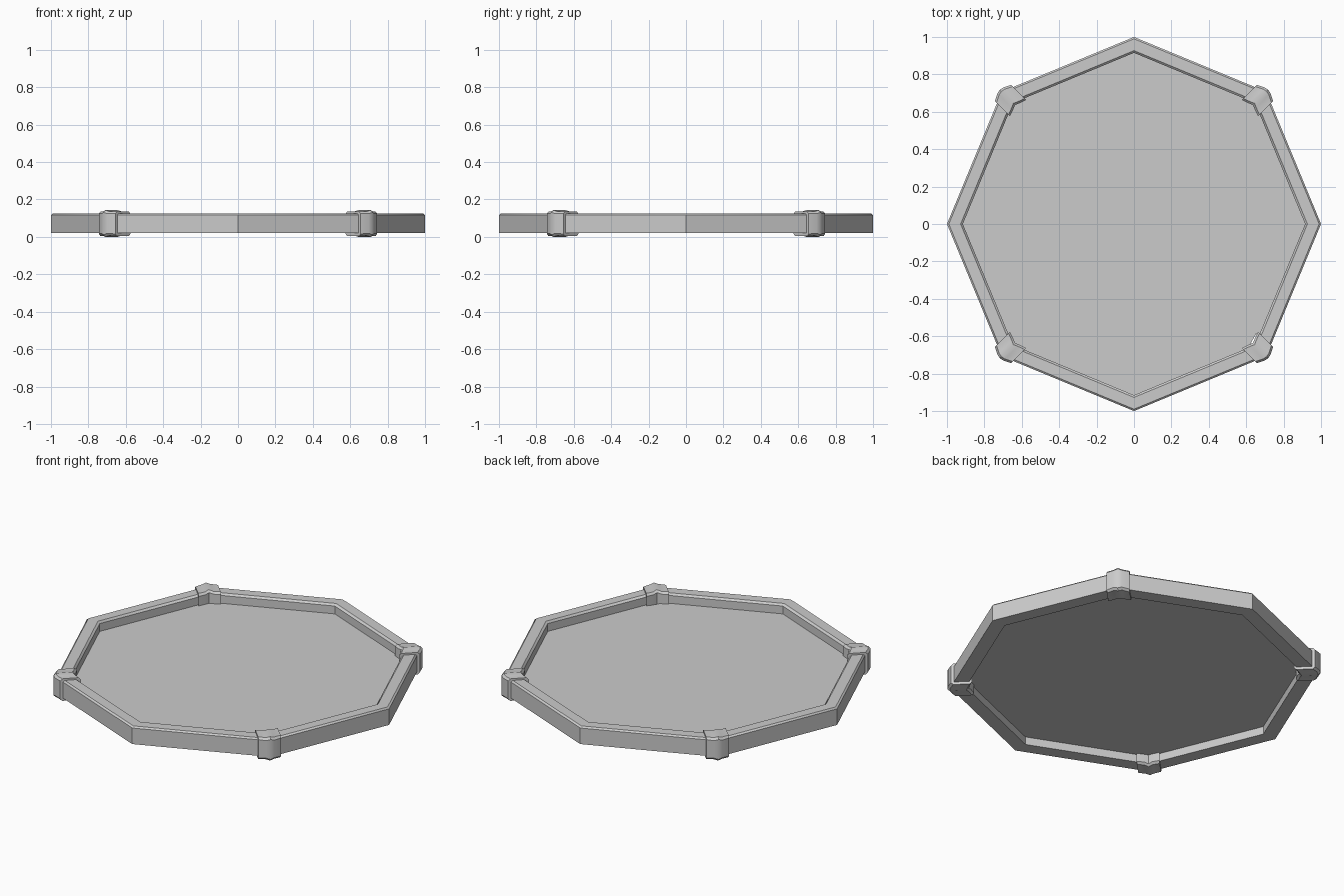
import bpy, bmesh, math
from mathutils import Vector

if "Cube" in bpy.data.objects:
    bpy.data.objects.remove(bpy.data.objects["Cube"])


def make_object(name, bm):
    bmesh.ops.recalc_face_normals(bm, faces=bm.faces)
    mesh = bpy.data.meshes.new(name)
    bm.to_mesh(mesh)
    bm.free()
    obj = bpy.data.objects.new(name, mesh)
    bpy.context.collection.objects.link(obj)
    return obj


def bridge(bm, a, b):
    n = len(a)
    for i in range(n):
        j = (i + 1) % n
        bm.faces.new((a[i], a[j], b[j], b[i]))


# Octagonal rim: softened profile (radius, height) swept through eight corners
profile = [(1, .02), (1, .116), (.99, .125), (.927, .125), (.915, .114), (.915, .02)]
bm = bmesh.new()
rings = []
for k in range(8):
    a = k * math.pi / 4
    rings.append([bm.verts.new((r * math.cos(a), r * math.sin(a), z)) for r, z in profile])
for k in range(8):
    bridge(bm, rings[k], rings[(k + 1) % 8])
make_object("rim", bm)

# Thin panel at mid height, with small notches beside three corner clamps
outline = [
    (.92, 0), (.65, .65), (0, .92),
    (-.605, .669), (-.588, .657), (-.567, .637), (-.56, .61), (-.615, .61), (-.65, .65),
    (-.92, 0),
    (-.662, -.625), (-.655, -.56), (-.61, -.56), (-.575, -.573), (-.56, -.61),
    (-.572, -.643), (-.60, -.671),
    (0, -.92),
    (.607, -.668), (.605, -.56), (.635, -.567), (.654, -.585), (.66, -.61), (.657, -.634),
]
bm = bmesh.new()
bm.faces.new([bm.verts.new((x, y, .067)) for x, y in outline])
bmesh.ops.triangulate(bm, faces=bm.faces)
obj = make_object("panel", bm)
if obj.data.polygons[0].normal.z < 0:
    obj.data.flip_normals()


# Corner clamps: (offset along rim, inner radius, outer radius, bottom, top)
sections = [
    (-.062, .876, .990, .004, .136),
    (-.022, .890, 1.010, .007, .136),
    (0, .900, 1.015, .000, .143),
    (.022, .890, 1.010, .007, .136),
    (.062, .876, .990, .004, .136),
]
for name, deg in (("back_right", 45), ("back_left", 135), ("front_left", 225), ("front_right", 315)):
    a = math.radians(deg)
    out = Vector((math.cos(a), math.sin(a), 0))
    side = Vector((-math.sin(a), math.cos(a), 0))
    bm = bmesh.new()
    loops = []
    for t, ri, ro, z0, z1 in sections:
        c = .012
        pts = [(ri + c, z0), (ro - c, z0), (ro, z0 + c), (ro, z1 - c),
               (ro - c, z1), (ri + c, z1), (ri, z1 - c), (ri, z0 + c)]
        loops.append([bm.verts.new(out * r + side * t + Vector((0, 0, z))) for r, z in pts])
    for p, q in zip(loops, loops[1:]):
        bridge(bm, p, q)
    bm.faces.new(loops[0])
    bm.faces.new(loops[-1])
    make_object("clamp_" + name, bm)

# Smooth the softened edges, keep the corners crisp
bpy.ops.object.select_all(action='DESELECT')
for o in bpy.data.objects:
    if o.name != "panel":
        o.select_set(True)
        bpy.context.view_layer.objects.active = o
bpy.ops.object.shade_smooth_by_angle(angle=math.radians(40))
